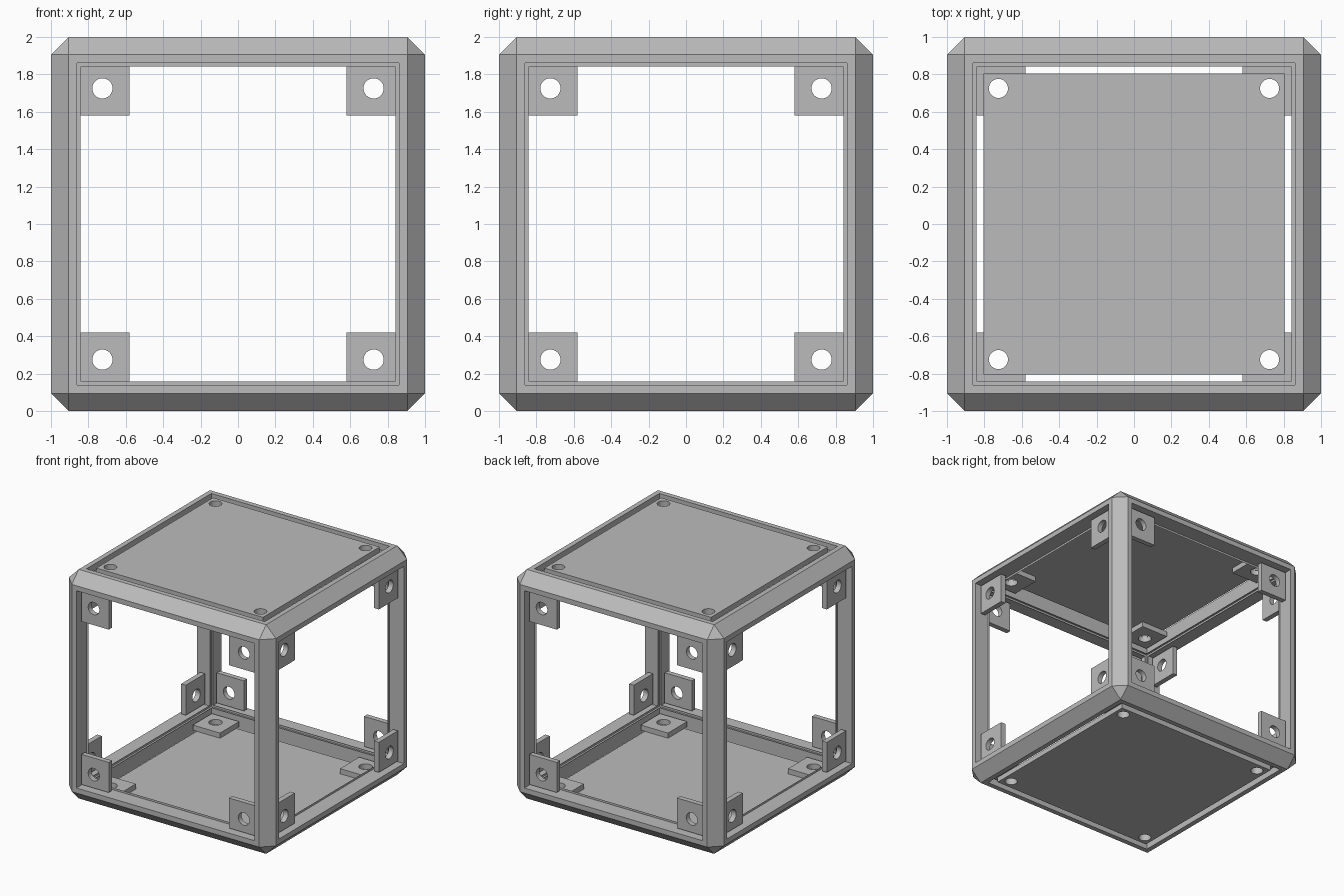
import bpy, bmesh
from math import pi, sin, cos
from mathutils import Matrix, Vector

if "Cube" in bpy.data.objects:
    bpy.data.objects.remove(bpy.data.objects["Cube"], do_unlink=True)

CHAMFER = 0.095
OPEN = 0.843      # half width of each opening
PANEL = 0.805     # half width of the cover panels
DEPTH = 0.045     # thickness of panels and of tabs
TAB = 0.263       # tab side length
HOLE = 0.725      # screw hole offset from the face centre

grey = bpy.data.materials.new("plain grey")
grey.use_nodes = True
colour = (0.5, 0.5, 0.5, 1)
grey.diffuse_color = colour
grey.node_tree.nodes["Principled BSDF"].inputs["Base Color"].default_value = colour


def add_object(name, mesh, matrix):
    obj = bpy.data.objects.new(name, mesh)
    obj.matrix_world = matrix
    bpy.context.collection.objects.link(obj)
    return obj


def drilled_plate(name, half, holes, radius):
    """Square plate with round holes, centred on the origin."""
    curve = bpy.data.curves.new(name, "CURVE")
    curve.dimensions = "2D"
    curve.fill_mode = "BOTH"
    curve.extrude = DEPTH / 2
    loops = [[(-half, -half), (half, -half), (half, half), (-half, half)]]
    for hx, hy in holes:
        loops.append([(hx + radius * cos(i * pi / 16), hy + radius * sin(i * pi / 16))
                      for i in range(32)])
    for loop in loops:
        spline = curve.splines.new("POLY")
        spline.points.add(len(loop) - 1)
        for point, (x, y) in zip(spline.points, loop):
            point.co = (x, y, 0, 1)
        spline.use_cyclic_u = True
    helper = add_object(name + "_outline", curve, Matrix())
    bpy.context.view_layer.update()
    graph = bpy.context.evaluated_depsgraph_get()
    mesh = bpy.data.meshes.new_from_object(helper.evaluated_get(graph))
    bpy.data.objects.remove(helper)
    bpy.data.curves.remove(curve)
    # Join the walls to the caps and keep every face flat
    bm = bmesh.new()
    bm.from_mesh(mesh)
    bmesh.ops.remove_doubles(bm, verts=bm.verts, dist=0.0001)
    bmesh.ops.recalc_face_normals(bm, faces=bm.faces)
    for face in bm.faces:
        face.smooth = False
    bm.to_mesh(mesh)
    bm.free()
    mesh.name = name
    mesh.materials.clear()
    mesh.materials.append(grey)
    return mesh


# Frame: chamfered cube, each side inset and pushed in until the walls meet
bm = bmesh.new()
bmesh.ops.create_cube(bm, size=2)
bmesh.ops.bevel(bm, geom=bm.edges[:], offset=CHAMFER, segments=1, affect="EDGES")
sides = [f for f in bm.faces if f.calc_area() > 1]
bmesh.ops.inset_individual(bm, faces=sides, thickness=1 - CHAMFER - OPEN)
for side in sides:
    inward = -side.normal.copy()
    pushed = bmesh.ops.extrude_discrete_faces(bm, faces=[side])["faces"]
    bmesh.ops.translate(bm, verts=pushed[0].verts, vec=inward * (1 - OPEN))
    bmesh.ops.delete(bm, geom=pushed, context="FACES")
bmesh.ops.remove_doubles(bm, verts=bm.verts, dist=0.0001)
bmesh.ops.recalc_face_normals(bm, faces=bm.faces)
frame = bpy.data.meshes.new("frame")
bm.to_mesh(frame)
bm.free()
frame.materials.append(grey)
centre = Matrix.Translation((0, 0, 1))
add_object("frame", frame, centre)

# Mounting tabs: four in the corners of every opening, set back by a panel
tab_middle = OPEN - TAB / 2
offset = HOLE - tab_middle
tab = drilled_plate("tab", TAB / 2, [(offset, offset)], 0.054)
directions = {"front": (0, -1, 0), "back": (0, 1, 0), "left": (1, 0, 0),
              "right": (-1, 0, 0), "top": (0, 0, 1), "bottom": (0, 0, -1)}
turns = {}
for side, normal in directions.items():
    turns[side] = centre @ Vector((0, 0, 1)).rotation_difference(Vector(normal)).to_matrix().to_4x4()
    place = Matrix.Translation((tab_middle, tab_middle, 1 - DEPTH * 1.5))
    for corner in range(4):
        spin = Matrix.Rotation(corner * pi / 2, 4, "Z")
        add_object(f"{side}_tab_{corner + 1}", tab, turns[side] @ spin @ place)

# Cover panels flush with the top and bottom
corners = [(x, y) for x in (-HOLE, HOLE) for y in (-HOLE, HOLE)]
panel = drilled_plate("panel", PANEL, corners, 0.051)
for side in ("top", "bottom"):
    add_object(side + "_panel", panel, turns[side] @ Matrix.Translation((0, 0, 1 - DEPTH / 2)))
